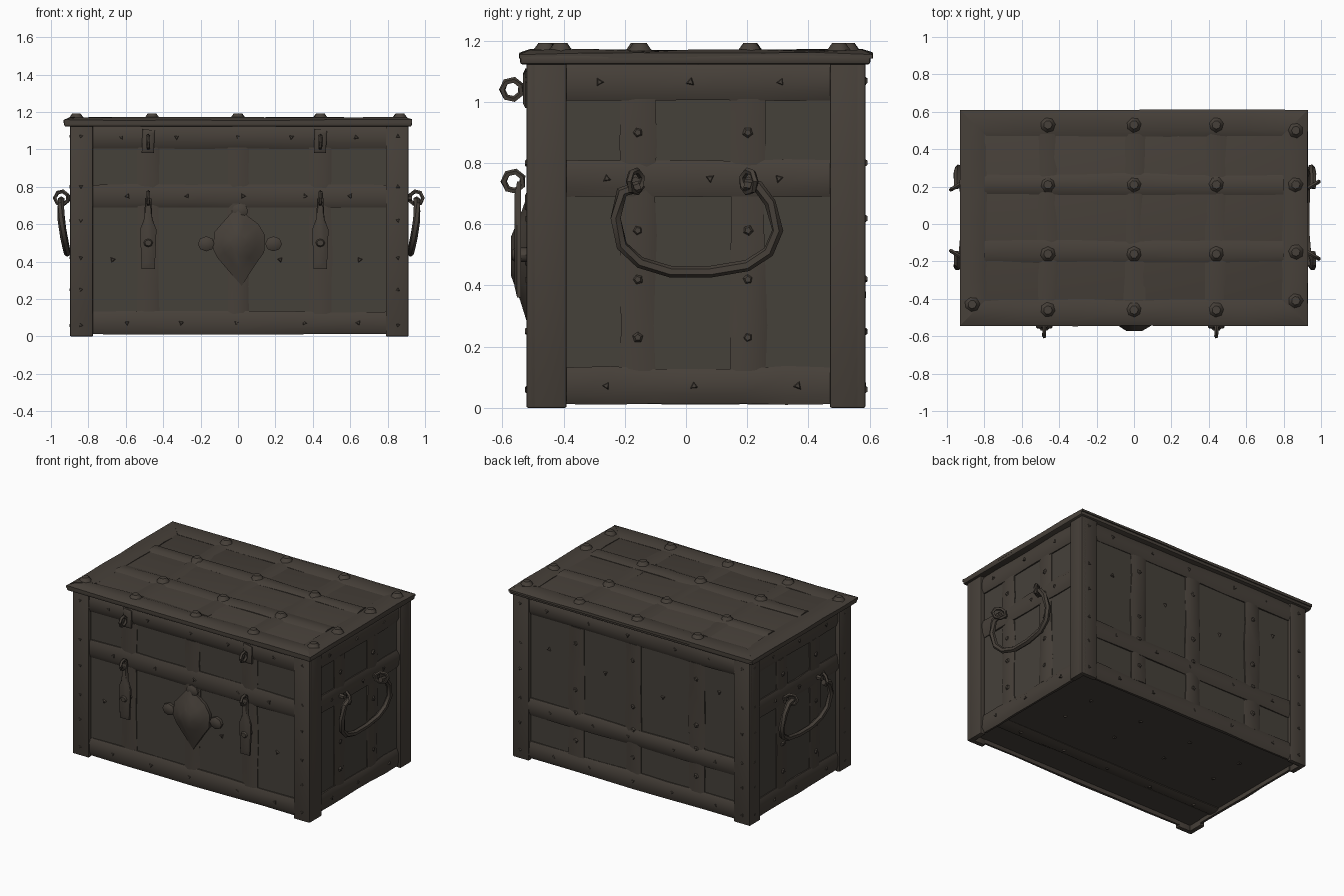
import bpy, bmesh, math, random
from mathutils import Matrix, Vector

random.seed(4)
cube = bpy.data.objects.get("Cube")
if cube:
    bpy.data.objects.remove(cube, do_unlink=True)


def material(name, color):
    m = bpy.data.materials.new(name)
    m.use_nodes = True
    m.diffuse_color = color
    m.node_tree.nodes["Principled BSDF"].inputs["Base Color"].default_value = color
    return m


wood = material("dark wood", (0.06, 0.052, 0.042, 1))
iron = material("worn iron", (0.062, 0.051, 0.041, 1))


def finish(name, bm, mat, angle=35):
    bmesh.ops.recalc_face_normals(bm, faces=bm.faces)
    mesh = bpy.data.meshes.new(name)
    bm.to_mesh(mesh)
    bm.free()
    mesh.materials.append(mat)
    ob = bpy.data.objects.new(name, mesh)
    bpy.context.collection.objects.link(ob)
    bpy.ops.object.select_all(action="DESELECT")
    ob.select_set(True)
    bpy.context.view_layer.objects.active = ob
    bpy.ops.object.shade_smooth_by_angle(angle=math.radians(angle))
    return ob


def box(name, lo, hi, mat, bevel=0.0):
    bm = bmesh.new()
    lo, hi = Vector(lo), Vector(hi)
    bmesh.ops.create_cube(bm, size=1, matrix=Matrix.Translation((lo + hi) / 2) @ Matrix.Diagonal((*(hi - lo), 1)))
    if bevel:
        bmesh.ops.bevel(bm, geom=bm.edges[:], offset=bevel, segments=2, affect="EDGES", profile=0.5)
    return finish(name, bm, mat)


# Each side of the chest has its own frame: across, up, outward
def frame(u, v, n, origin):
    m = Matrix((u, v, n)).transposed().to_4x4()
    m.translation = origin
    return m


X, Y, Z = Vector((1, 0, 0)), Vector((0, 1, 0)), Vector((0, 0, 1))
FRONT = frame(X, Z, -Y, (0, -0.497, 0))
BACK = frame(X, Z, Y, (0, 0.563, 0))
LEFT = frame(Y, Z, X, (0.88, 0, 0))
RIGHT = frame(Y, Z, -X, (-0.87, 0, 0))
TOP = frame(X, Y, Z, (0, 0, 1.152))
BOTTOM = frame(X, Y, -Z, (0, 0, 0.04))


def strap(name, face, a, b, w0, w1, depth, upright=False, mitre=0.0, steps=6):
    """Worn, crowned metal band from a to b, lying between w0 and w1."""
    bm = bmesh.new()
    section = ((0, -0.01), (0.0, depth * 0.35), (0.25, depth), (0.75, depth), (1, depth * 0.35), (1, -0.01))
    rows = []
    for i in range(steps + 1):
        t = i / steps
        wear = random.uniform(-0.006, 0.006) if 0 < i < steps else 0
        row = []
        for c, d in section:
            along = (a + mitre * c) * (1 - t) + (b - mitre * c) * t
            across = w0 + (w1 - w0) * c + wear * (0.4 if c < 0.5 else -1)
            d += random.uniform(-0.005, 0.004) if d > 0 else 0
            p = (across, along, d) if upright else (along, across, d)
            row.append(bm.verts.new(face @ Vector(p)))
        rows.append(row)
    n = len(section)
    for r, s in zip(rows, rows[1:]):
        for k in range(n):
            bm.faces.new((r[k], r[(k + 1) % n], s[(k + 1) % n], s[k]))
    bm.faces.new(rows[0])
    bm.faces.new(rows[-1])
    return finish(name, bm, iron, 50)


def rivets(name, face, points, radius, height, sides=3, base=0.015):
    bm = bmesh.new()
    for u, v in points:
        spin = Matrix.Rotation(random.uniform(0, 6), 4, "Z")
        bmesh.ops.create_cone(bm, cap_ends=True, segments=sides, radius1=radius, radius2=radius * 0.55,
                              depth=height, matrix=face @ Matrix.Translation((u, v, base + height / 2)) @ spin)
    return finish(name, bm, iron, 45)


def tube(name, face, points, radius, sides=6, closed=False):
    bm = bmesh.new()
    pts = [face @ Vector(p) for p in points]
    count, rows = len(pts), []
    for i, p in enumerate(pts):
        prev = pts[i - 1] if i or closed else p
        nxt = pts[(i + 1) % count] if i < count - 1 or closed else p
        q = (nxt - prev).to_track_quat("Z", "X")
        rows.append([bm.verts.new(p + q @ Vector((radius * math.cos(k * math.tau / sides),
                                                 radius * math.sin(k * math.tau / sides), 0))) for k in range(sides)])
    pairs = list(zip(rows, rows[1:])) + ([(rows[-1], rows[0])] if closed else [])
    for r, s in pairs:
        # Match nearest corners so the tube never twists
        o = min(range(sides), key=lambda j: sum((r[k].co - s[(k + j) % sides].co).length for k in range(sides)))
        for k in range(sides):
            bm.faces.new((r[k], r[(k + 1) % sides], s[(k + 1 + o) % sides], s[(k + o) % sides]))
    if not closed:
        bm.faces.new(rows[0])
        bm.faces.new(rows[-1])
    return finish(name, bm, iron, 50)


def ring(name, face, u, v, d, size, lean=0.0):
    """Small link standing out from the face; lean slews it sideways."""
    pts = []
    for k in range(7):
        out = size * math.cos(k * math.tau / 7)
        pts.append((u + out * lean, v + size * math.sin(k * math.tau / 7), d + out))
    tube(name, face, pts, 0.011, 5, closed=True)


def plate(name, face, outline, levels, center=(0, 0)):
    """Stacked, shrinking outlines; levels are (scale, depth)."""
    bm = bmesh.new()
    cu, cv = center
    rows = [[bm.verts.new(face @ Vector((cu + (u - cu) * s, cv + (v - cv) * s, d))) for u, v in outline] for s, d in levels]
    n = len(outline)
    for r, s in zip(rows, rows[1:]):
        for k in range(n):
            bm.faces.new((r[k], r[(k + 1) % n], s[(k + 1) % n], s[k]))
    bm.faces.new(rows[0])
    bm.faces.new(rows[-1])
    return finish(name, bm, iron, 45)


# Wooden body and lid
box("chest_body", (-0.87, -0.497, 0.04), (0.88, 0.563, 1.13), wood)
box("lid", (-0.93, -0.543, 1.122), (0.93, 0.603, 1.157), iron, 0.01)

# Corner posts, each made of two planks wrapping the corner
for sx, x0, x1, xi in (("right", -0.898, -0.775, -0.865), ("left", 0.912, 0.79, 0.875)):
    for sy, y0, y1, yi in (("front", -0.522, -0.39, -0.49), ("back", 0.587, 0.47, 0.555)):
        for part, xe, ye in (("face", x1, yi), ("end", xi, y1)):
            lo = (min(x0, xe), min(y0, ye), 0)
            hi = (max(x0, xe), max(y0, ye), 1.13)
            box(f"{sy}_{sx}_post_{part}", lo, hi, iron, 0.006)

# Rails and upright straps on the four walls
long_straps = ((-0.54, -0.42), (-0.055, 0.06), (0.38, 0.5))
side_straps = ((-0.215, -0.1), (0.145, 0.26))
walls = (("front", FRONT, -0.78, 0.795, long_straps, 0.69), ("back", BACK, -0.78, 0.795, long_straps, 0.31),
         ("left", LEFT, -0.39, 0.47, side_straps, 0.69), ("right", RIGHT, -0.39, 0.47, side_straps, 0.69))
for side, face, a, b, uprights, mid in walls:
    for label, z in (("bottom", 0.012), ("middle", mid), ("top", 1.005)):
        strap(f"{side}_{label}_rail", face, a, b, z, z + 0.12, 0.02)
        count = 5 if b > 0.6 else 3
        marks = [(a + (b - a) * (k + 0.5) / count + random.uniform(-0.04, 0.04), z + 0.06) for k in range(count)]
        rivets(f"{side}_{label}_rail_rivets", face, marks, 0.018, 0.01)
    for i, (u0, u1) in enumerate(uprights):
        strap(f"{side}_upright_strap_{i + 1}", face, 0.12, 1.01, u0, u1, 0.012, upright=True)
        marks = [((u0 + u1) / 2, z) for z in (0.23, 0.42, 0.58, 0.9)]
        if side != "front":
            rivets(f"{side}_strap_rivets_{i + 1}", face, marks, 0.019, 0.011, 5, 0.009)
    posts = [(u, z) for u in (a - 0.06, b + 0.06) for z in (0.06, 0.25, 0.42, 0.62, 0.8, 1.07)]
    rivets(f"{side}_post_rivets", face, posts, 0.015, 0.009, 3, 0.021)
for side, face in (("front", FRONT), ("back", BACK)):
    nails = [(-0.67, 0.41), (0.225, 0.41), (0.65, 0.41)]
    rivets(f"{side}_panel_nails", face, nails, 0.018, 0.012, 3, -0.002)
rivets("back_panel_nails_upper", BACK, [(-0.65, 0.85), (-0.22, 0.7), (0.22, 0.75), (0.65, 0.8)], 0.018, 0.012, 3, -0.002)

# Lid straps, mitred border and dome rivets
for i, (u0, u1) in enumerate(((-0.52, -0.405), (-0.055, 0.06), (0.38, 0.5))):
    strap(f"lid_cross_strap_{i + 1}", TOP, -0.41, 0.48, u0, u1, 0.01, upright=True)
for i, v in enumerate((-0.205, 0.155)):
    strap(f"lid_long_strap_{i + 1}", TOP, -0.8, 0.8, v, v + 0.115, 0.017)
strap("lid_front_border", TOP, -0.93, 0.93, -0.545, -0.405, 0.018, mitre=0.14)
strap("lid_back_border", TOP, -0.93, 0.93, 0.61, 0.47, 0.018, mitre=0.14)
strap("lid_right_border", TOP, -0.545, 0.61, -0.93, -0.79, 0.018, upright=True, mitre=0.14)
strap("lid_left_border", TOP, -0.545, 0.61, 0.93, 0.79, 0.018, upright=True, mitre=0.14)
domes = [(u, v) for u in (-0.46, 0, 0.44) for v in (-0.46, -0.16, 0.21, 0.53)]
domes += [(0.865, v) for v in (-0.41, -0.15, 0.21, 0.5)] + [(-0.865, -0.43)]
rivets("lid_rivets", TOP, domes, 0.042, 0.026, 7, 0.014)

# Underside band and nails
strap("floor_strap", BOTTOM, -0.86, 0.86, -0.31, -0.21, 0.015)
rivets("floor_strap_rivets", BOTTOM, [(-0.7 + 0.35 * k, -0.26) for k in range(5)], 0.018, 0.01, 3, 0.012)
rivets("floor_nails", BOTTOM, [(-0.6 + 0.4 * k, v) for k in range(4) for v in (0.05, 0.3)], 0.018, 0.01, 3, -0.002)

# Lock: pointed shield with side lobes and a raised nose
shield = [(0, 0.7), (0.05, 0.645), (0.11, 0.6), (0.145, 0.54), (0.14, 0.45), (0.09, 0.38), (0.02, 0.27),
          (-0.05, 0.35), (-0.11, 0.42), (-0.135, 0.47), (-0.125, 0.56), (-0.05, 0.645)]
plate("lock_shield", FRONT, shield, ((1, 0), (1, 0.02), (0.65, 0.045), (0.3, 0.075)), (0, 0.5))
lobe = [(0.045 * math.cos(k * math.tau / 8), 0.04 * math.sin(k * math.tau / 8)) for k in range(8)]
for i, (u, v) in enumerate(((-0.17, 0.495), (0.19, 0.495), (0.01, 0.67))):
    plate(f"lock_lobe_{i + 1}", FRONT @ Matrix.Translation((u, v, 0)), lobe, ((1, 0), (1, 0.02), (0.6, 0.03)))

# Hasps with rings
for side, u in (("right", -0.48), ("left", 0.44)):
    local = FRONT @ Matrix.Translation((u, 0, 0))
    hasp = [(-0.035, 0.36), (0.035, 0.36), (0.044, 0.57), (0.022, 0.63), (0.016, 0.74), (-0.016, 0.74), (-0.022, 0.63), (-0.044, 0.57)]
    plate(f"{side}_hasp", local, hasp, ((1, 0.042), (1, 0.055), (0.8, 0.063)), (0, 0.53))
    plate(f"{side}_hasp_knob", local @ Matrix.Translation((0, 0.5, 0)), lobe, ((0.6, 0.01), (0.6, 0.06), (0.4, 0.072)))
    tab = [(-0.035, 0.98), (0.03, 0.98), (0.035, 1.1), (-0.03, 1.11)]
    plate(f"{side}_hinge_tab", local, tab, ((1, 0.01), (1, 0.028), (0.75, 0.036)), (0, 1.04))
    ring(f"{side}_hasp_ring", local, 0, 0.74, 0.067, 0.032)
    ring(f"{side}_lid_ring", local, 0, 1.04, 0.072, 0.032)

# Drop handles with their slewed eyelets
grip = [(-0.15, 0.725, 0.075), (-0.21, 0.705, 0.077), (-0.23, 0.62, 0.075), (-0.21, 0.53, 0.062), (-0.15, 0.475, 0.05),
        (-0.05, 0.445, 0.042), (0.08, 0.445, 0.042), (0.2, 0.465, 0.046), (0.27, 0.51, 0.055), (0.3, 0.58, 0.068),
        (0.275, 0.67, 0.077), (0.235, 0.725, 0.077), (0.19, 0.73, 0.075)]
for side, face, lean in (("left", LEFT, 0.6), ("right", RIGHT, -0.6)):
    tube(f"{side}_handle", face, grip, 0.019)
    for i, u in enumerate((-0.165, 0.205)):
        ring(f"{side}_handle_eyelet_{i + 1}", face, u, 0.74, 0.073, 0.036, lean if i else -lean)
        tube(f"{side}_handle_pin_{i + 1}", face, [(u, 0.74, 0), (u, 0.74, 0.05)], 0.016)
